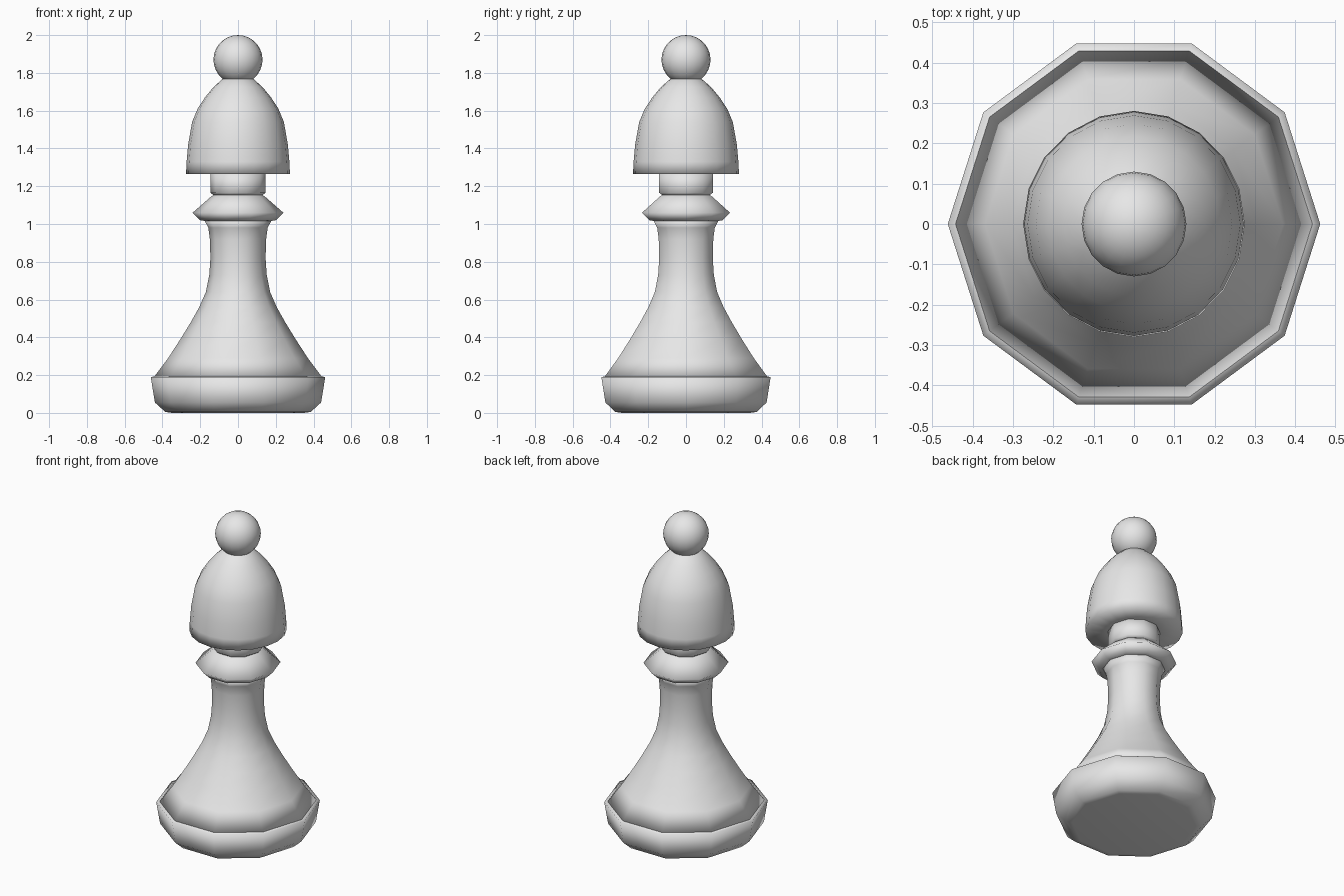
import bpy
import bmesh
from math import cos, sin, pi

cube = bpy.data.objects.get("Cube")
if cube:
    bpy.data.objects.remove(cube, do_unlink=True)

STRETCH = 1.02  # slightly deeper than wide

grey = bpy.data.materials.new("light_grey")
grey.use_nodes = True
colour = (0.8, 0.8, 0.8, 1)
grey.diffuse_color = colour
grey.node_tree.nodes["Principled BSDF"].inputs["Base Color"].default_value = colour


def finish(name, bm):
    bmesh.ops.recalc_face_normals(bm, faces=bm.faces)
    mesh = bpy.data.meshes.new(name)
    bm.to_mesh(mesh)
    bm.free()
    mesh.shade_smooth()
    mesh.materials.append(grey)
    obj = bpy.data.objects.new(name, mesh)
    bpy.context.collection.objects.link(obj)
    return obj


def lathe(name, profile, sides):
    """Turn (radius, height) points into a closed solid."""
    bm = bmesh.new()
    rings = []
    for r, z in profile:
        angles = [2 * pi * i / sides for i in range(sides)]
        rings.append([bm.verts.new((r * cos(a), r * STRETCH * sin(a), z)) for a in angles])
    for low, high in zip(rings, rings[1:]):
        for i in range(sides):
            j = (i + 1) % sides
            bm.faces.new((low[i], low[j], high[j], high[i]))
    bm.faces.new(rings[0][::-1])
    bm.faces.new(rings[-1])
    return finish(name, bm)


# Ten-sided foot, flaring stem
lathe("base", [(0.35, 0), (0.385, 0.005), (0.44, 0.055), (0.462, 0.19), (0.43, 0.195)], 10)
lathe("stem", [(0.445, 0.19), (0.37, 0.29), (0.305, 0.39), (0.25, 0.48), (0.205, 0.56),
               (0.17, 0.64), (0.152, 0.73), (0.146, 0.82), (0.149, 0.92), (0.157, 0.98),
               (0.178, 1.02)], 10)

# Collar and neck under the head
lathe("collar", [(0.17, 1.015), (0.2, 1.02), (0.24, 1.06), (0.143, 1.145), (0.125, 1.156)], 10)
lathe("neck", [(0.125, 1.15), (0.146, 1.165), (0.146, 1.27)], 10)

# Domed head
lathe("head", [(0.14, 1.265), (0.275, 1.265), (0.272, 1.33), (0.264, 1.42), (0.243, 1.54),
               (0.214, 1.61), (0.175, 1.67), (0.13, 1.725), (0.085, 1.765), (0.03, 1.785)], 20)

# Ball on top
bm = bmesh.new()
bmesh.ops.create_uvsphere(bm, u_segments=20, v_segments=14, radius=0.13)
finish("finial_ball", bm).location.z = 1.87
